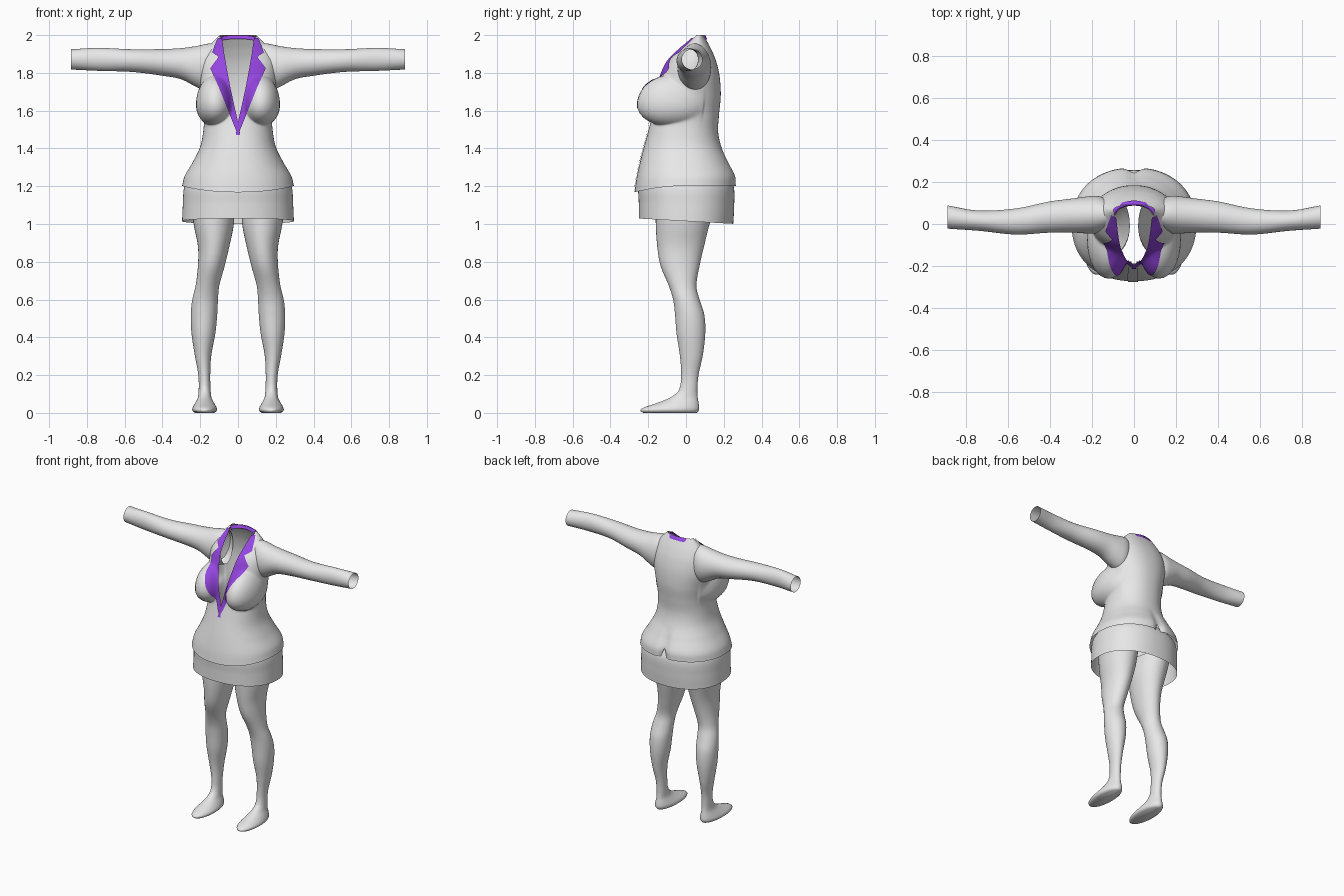
import bpy, bmesh
from math import sin, cos, pi, exp, sqrt, copysign
from mathutils import Vector
from mathutils.bvhtree import BVHTree

if "Cube" in bpy.data.objects:
    bpy.data.objects.remove(bpy.data.objects["Cube"])


def material(name, color):
    m = bpy.data.materials.new(name)
    m.use_nodes = True
    m.diffuse_color = color
    m.node_tree.nodes["Principled BSDF"].inputs["Base Color"].default_value = color
    return m


GREY = material("light grey", (0.8, 0.8, 0.8, 1))
PURPLE = material("purple", (0.3, 0.06, 0.75, 1))


def sample(rows, t, smooth=True):
    """Interpolate rows (key, a, b, ...) at key t."""
    i = 0
    while i < len(rows) - 2 and t > rows[i + 1][0]:
        i += 1
    p, q = rows[i], rows[i + 1]
    before, after = rows[max(i - 1, 0)], rows[min(i + 2, len(rows) - 1)]
    h = q[0] - p[0]
    u = min(max((t - p[0]) / h, 0), 1)
    out = []
    for k in range(1, len(p)):
        if not smooth:
            out.append(p[k] + (q[k] - p[k]) * u)
            continue
        m0 = (q[k] - before[k]) / (q[0] - before[0]) * h
        m1 = (after[k] - p[k]) / (after[0] - p[0]) * h
        d = q[k] - p[k]
        out.append(p[k] + m0 * u + (3 * d - 2 * m0 - m1) * u**2 + (m0 + m1 - 2 * d) * u**3)
    return out


def oval(a, power):
    """Point on a unit superellipse."""
    c, s = cos(a), sin(a)
    return (copysign(abs(c) ** (2 / power), c), copysign(abs(s) ** (2 / power), s))


def steps(a, b, n):
    return [a + (b - a) * i / n for i in range(n + 1)]


def surface(name, rings, mat, closed=True, cap=False):
    """Skin a list of point rows into an object."""
    bm = bmesh.new()
    vs = [[bm.verts.new(p) for p in r] for r in rings]
    n = len(vs[0])
    for r0, r1 in zip(vs, vs[1:]):
        for j in range(n if closed else n - 1):
            k = (j + 1) % n
            bm.faces.new((r0[j], r0[k], r1[k], r1[j]))
    if cap:
        bm.faces.new(vs[0][::-1])
    bmesh.ops.recalc_face_normals(bm, faces=bm.faces)
    return finish(name, bm, mat)


def finish(name, bm, mat):
    me = bpy.data.meshes.new(name)
    bm.to_mesh(me)
    bm.free()
    me.materials.append(mat)
    me.polygons.foreach_set("use_smooth", [True] * len(me.polygons))
    ob = bpy.data.objects.new(name, me)
    bpy.context.collection.objects.link(ob)
    return ob


# Jacket body: height, half width, front, back
TORSO = [(1.19, .296, -.272, .268), (1.25, .282, -.262, .263), (1.33, .238, -.243, .225),
         (1.41, .2, -.222, .187), (1.49, .184, -.2, .17), (1.58, .178, -.178, .175),
         (1.68, .19, -.165, .184), (1.78, .205, -.135, .178), (1.86, .2, -.1, .16),
         (1.92, .172, -.045, .136), (1.96, .138, 0, .115), (2.0, .098, .04, .092)]


def bust(x, y, z):
    """Push a point out of the rounded bust on its side."""
    s = 1 if x > 0 else -1
    c = Vector((.122 * s, -.08, 1.63))
    r = Vector((.1, .18, .155 if z > c.z else .112))
    q = Vector(((x - c.x) / r.x, (y - c.y) / r.y, (z - c.z) / r.z))
    d = q.length
    q *= (d + 1 + sqrt((d - 1) ** 2 + .012)) / 2 / d
    return (c.x + q.x * r.x if abs(x) > .001 else x, c.y + q.y * r.y, c.z + q.z * r.z)


def torso_ring(z, n=112):
    w, f, b = sample(TORSO, z)
    low = max(0, (1.4 - z) / .21)
    ring = []
    for i in range(n):
        ox, oy = oval(2 * pi * i / n, 2.2)
        x, y, h = w * ox, (f + b) / 2 + (b - f) / 2 * oy, z
        if oy > 0:
            # seat crease and back vent
            y -= .03 * low * exp(-(x / .03) ** 2)
            h += .06 * low**4 * exp(-(x / .012) ** 2)
        h += low**3 * (.012 - .034 * max(0, -oy) ** 2)
        ring.append(bust(x, y, h) if 1.35 < z < 1.95 and oy < .5 else (x, y, h))
    return ring


# Lapel: height, inner edge, outer edge
LAPEL = [(1.47, -.012, .0), (1.54, 0, .028), (1.62, .018, .06), (1.72, .04, .1), (1.825, .06, .147),
         (1.885, .07, .103), (1.908, .074, .136), (1.95, .08, .122), (1.985, .085, .108)]

jacket = surface("jacket_body", [torso_ring(z) for z in steps(1.19, 2.0, 80)], GREY)
bm = bmesh.new()
bm.from_mesh(jacket.data)
tree = BVHTree.FromBMesh(bm)


def front_y(x, z, lift):
    hit = tree.ray_cast(Vector((x, -1, z)), Vector((0, 1, 0)))[0]
    return min(hit.y, .06) - lift if hit else .05


# Cut the open neckline
gone = []
for face in bm.faces:
    p = face.calc_center_median()
    if p.z > 1.52:
        w, f, b = sample(TORSO, p.z)
        if p.y < (f + b) / 2 and abs(p.x) < sample(LAPEL, p.z, False)[0] + .008:
            gone.append(face)
bmesh.ops.delete(bm, geom=gone, context="FACES")
bm.to_mesh(jacket.data)
bm.free()

levels = []
for lo, hi in zip(LAPEL, LAPEL[1:]):
    levels += steps(lo[0], hi[0], 5)[:-1]
levels.append(LAPEL[-1][0])

# Front overlap edge
surface("front_overlap", [[(x, front_y(x, z, .004), z) for x in steps(-.03 + .06 * (1.3 - z) ** 2, .02, 4)]
                          for z in steps(1.172, 1.48, 20)], GREY, closed=False)

# Arm: distance from middle, depth centre, depth radius, bottom, top
ARM = [(.12, .045, .07, 1.72, 1.958), (.17, .045, .088, 1.705, 1.953), (.22, .043, .088, 1.725, 1.942),
       (.3, .04, .08, 1.766, 1.931), (.4, .033, .074, 1.785, 1.926), (.56, .012, .062, 1.805, 1.925),
       (.74, .016, .048, 1.811, 1.932), (.885, .033, .055, 1.818, 1.925)]

# Leg: height, inner side, outer side, front, back
LEG = [(0, .125, .228, -.225, .058), (.012, .112, .242, -.243, .068), (.028, .113, .24, -.225, .07),
       (.05, .125, .228, -.16, .067), (.08, .14, .213, -.085, .062), (.12, .145, .208, -.038, .06),
       (.2, .147, .21, -.026, .066), (.3, .142, .228, -.032, .088), (.42, .12, .246, -.05, .102),
       (.52, .11, .25, -.058, .097), (.6, .106, .242, -.068, .072), (.67, .1, .225, -.09, .055),
       (.78, .07, .212, -.135, .072), (.88, .046, .212, -.152, .095), (1.0, .022, .235, -.16, .125),
       (1.12, .02, .25, -.16, .16)]

for side, label in ((1, "left"), (-1, "right")):
    rings = []
    for z in levels:
        a, b = sample(LAPEL, z, False)
        rings.append([(side * x, front_y(side * x, z, .008), z) for x in steps(a, b, 6)])
    surface(label + "_lapel", rings, PURPLE, closed=False)

    rings = []
    for x in steps(.12, .885, 40):
        cy, ry, lo, hi = sample(ARM, x)
        rings.append([(side * x, cy + ry * cos(a), (lo + hi) / 2 + (hi - lo) / 2 * sin(a))
                      for a in steps(0, 2 * pi, 40)[:-1]])
    surface(label + "_sleeve", rings, GREY)

    rings = []
    for z in steps(0, .12, 14) + steps(.14, 1.12, 50):
        a, b, f, k = sample(LEG, z)
        rings.append([(side * ((a + b) / 2 + (b - a) / 2 * cos(t)), (f + k) / 2 + (k - f) / 2 * sin(t), z)
                      for t in steps(0, 2 * pi, 40)[:-1]])
    surface(label + "_leg", rings, GREY, cap=True)

# Collar band around the back of the neck
rings = []
for a in steps(0, pi, 32):
    c, s = cos(a), sin(a)
    z = 1.985 + .013 * s
    rings.append([(r * c, .045 + d * s, z + h) for r, d, h in
                  ((.085, .042, -.018), (.088, .045, 0), (.1, .058, .002), (.112, .066, -.02))])
surface("collar", rings, PURPLE, closed=False)

# Skirt: height, half width, front, back
SKIRT = [(1.015, .296, -.25, .25), (1.1, .292, -.25, .255), (1.2, .284, -.25, .252), (1.25, .255, -.22, .22)]
rings = []
for z in steps(1.015, 1.25, 16):
    w, f, b = sample(SKIRT, z)
    low = max(0, (1.2 - z) / .185)
    rings.append([(w * ox, (f + b) / 2 + (b - f) / 2 * oy, z - .014 * low * oy)
                  for ox, oy in (oval(a, 2.2) for a in steps(0, 2 * pi, 96)[:-1])])
surface("skirt", rings, GREY)
